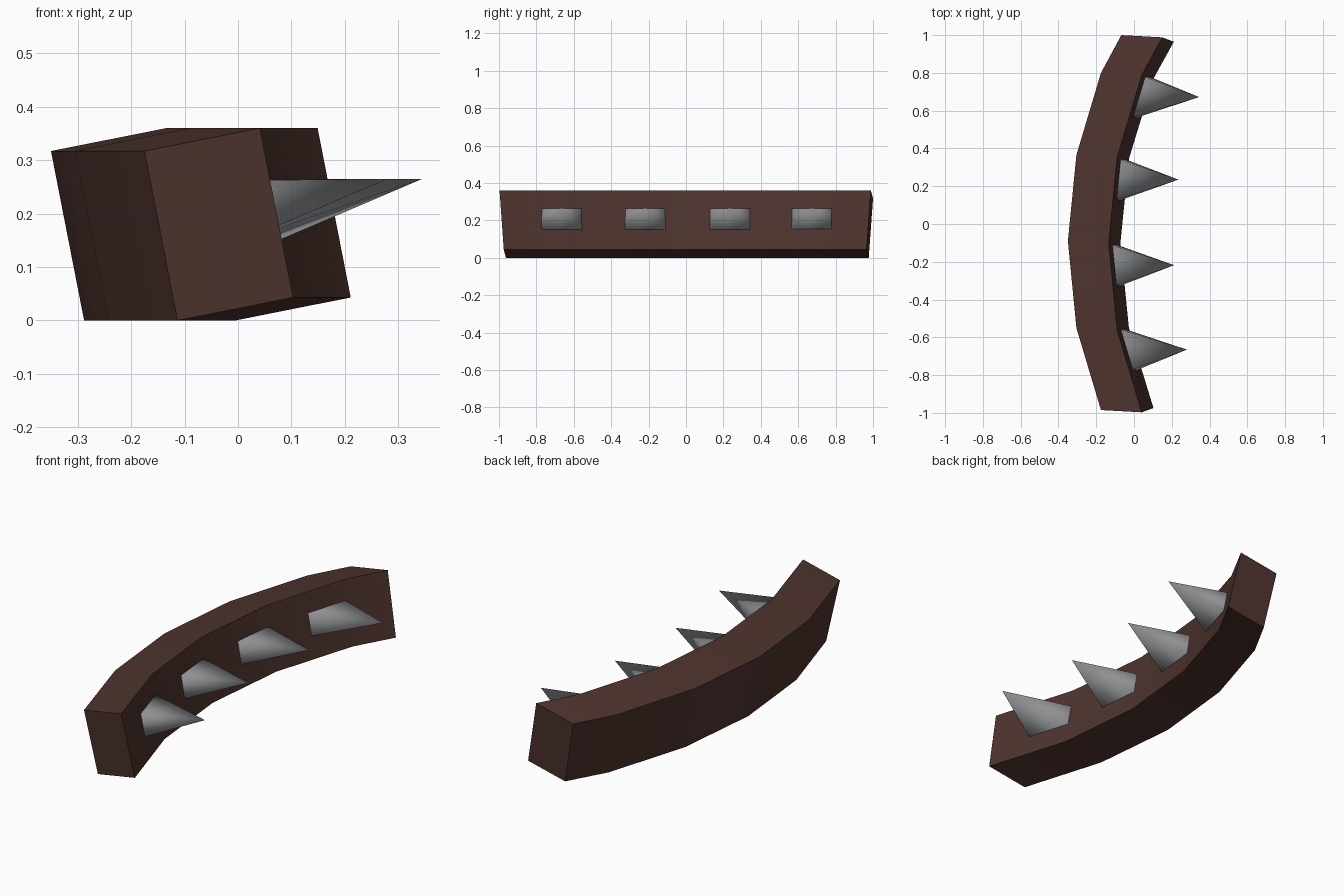
import bpy, bmesh
from mathutils import Vector

if "Cube" in bpy.data.objects:
    bpy.data.objects.remove(bpy.data.objects["Cube"])


def material(name, rgb):
    m = bpy.data.materials.new(name)
    m.diffuse_color = (*rgb, 1)
    m.use_nodes = True
    m.node_tree.nodes["Principled BSDF"].inputs["Base Color"].default_value = m.diffuse_color
    return m


wood = material("dark brown", (0.076, 0.034, 0.027))
steel = material("grey metal", (0.27, 0.28, 0.285))


def make(name, bm, mat):
    bmesh.ops.recalc_face_normals(bm, faces=bm.faces)
    me = bpy.data.meshes.new(name)
    bm.to_mesh(me)
    bm.free()
    me.materials.append(mat)
    ob = bpy.data.objects.new(name, me)
    bpy.context.collection.objects.link(ob)
    return ob


# Curved bar: a tilted rectangular section swept along the outer top edge
path = [(-0.175, -0.985), (-0.305, -0.55), (-0.35, -0.09),
        (-0.305, 0.365), (-0.175, 0.80), (-0.067, 1.0)]
ACROSS = Vector((0.216, -0.012, 0.043))
DOWN = Vector((0.062, 0, -0.317))
bm = bmesh.new()
rings = []
for x, y in path:
    outer = Vector((x, y, 0.317))
    down = DOWN + Vector((0, -0.023 * y, 0))   # slight narrowing downwards
    rings.append([bm.verts.new(p) for p in
                  (outer, outer + ACROSS, outer + ACROSS + down, outer + down)])
for a, b in zip(rings, rings[1:]):
    for i in range(4):
        j = (i + 1) % 4
        bm.faces.new((a[i], a[j], b[j], b[i]))
bm.faces.new(rings[0])
bm.faces.new(rings[-1])
bar = make("curved_bar", bm, wood)
bpy.context.view_layer.objects.active = bar
bar.select_set(True)
bpy.ops.object.shade_smooth_by_angle(angle=0.6)


def inner_x(y, z):
    """x of the bar's inner face at a given y and height"""
    for (x0, y0), (x1, y1) in zip(path, path[1:]):
        if y <= y1 - 0.012:
            break
    t = (y - y0 + 0.012) / (y1 - y0)
    return x0 + (x1 - x0) * t + 0.216 + (0.36 - z) * 0.062 / 0.317


# Spikes: four-sided pyramids set on the inner face, tips level with their tops
for n, (yc, tip_x) in enumerate([(-0.665, 0.28), (-0.218, 0.212),
                                 (0.235, 0.235), (0.672, 0.345)]):
    bm = bmesh.new()
    base = []
    for dy, z in ((-0.11, 0.15), (0.11, 0.15), (0.107, 0.262), (-0.107, 0.262)):
        base.append(bm.verts.new((inner_x(yc + dy, z) - 0.004, yc + dy, z)))
    tip = bm.verts.new((tip_x, yc, 0.265))
    for i in range(4):
        bm.faces.new((base[i], base[(i + 1) % 4], tip)).smooth = True
    make(f"spike_{n + 1}", bm, steel)
